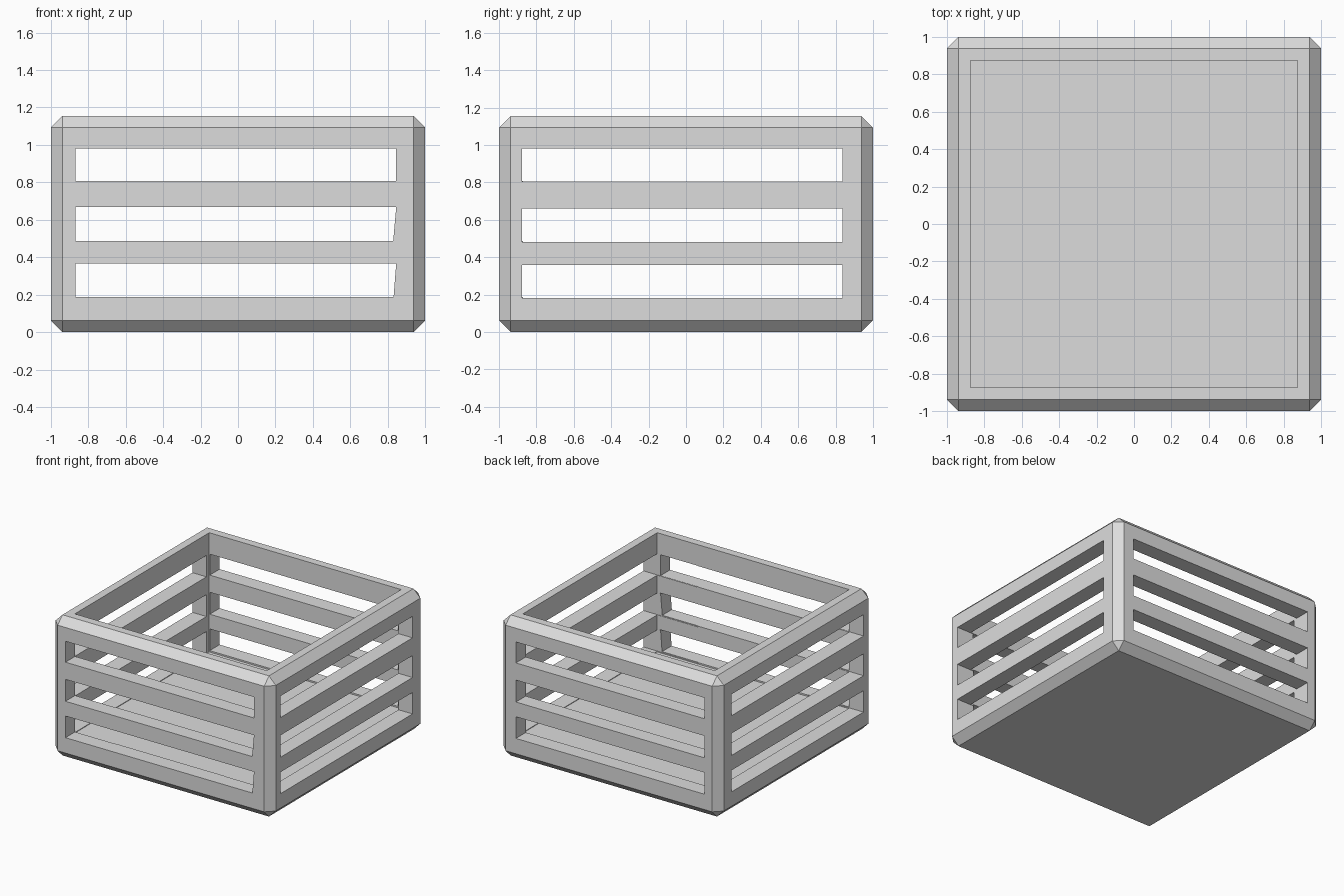
import bpy
import bmesh

if "Cube" in bpy.data.objects:
    bpy.data.objects.remove(bpy.data.objects["Cube"])

HEIGHT = 1.155
CHAMFER = 0.062
INNER = 0.872
FLOOR = 0.176

grey = bpy.data.materials.new("light_grey")
grey.use_nodes = True
grey.diffuse_color = (0.72, 0.72, 0.72, 1)
grey.node_tree.nodes["Principled BSDF"].inputs["Base Color"].default_value = (0.72, 0.72, 0.72, 1)


def block(name, low, high, chamfer=0, taper=0):
    """Box between two corners, optionally chamfered or narrowed along its lower right edge."""
    bm = bmesh.new()
    bmesh.ops.create_cube(bm, size=1)
    for v in bm.verts:
        signs = v.co.copy()
        for i in range(3):
            v.co[i] = high[i] if signs[i] > 0 else low[i]
        if signs.x > 0 and signs.z < 0:
            v.co.x -= taper
    if chamfer:
        bmesh.ops.bevel(bm, geom=bm.edges[:], offset=chamfer, segments=1,
                        profile=0.5, affect='EDGES')
    bmesh.ops.recalc_face_normals(bm, faces=bm.faces)
    mesh = bpy.data.meshes.new(name)
    bm.to_mesh(mesh)
    bm.free()
    mesh.materials.append(grey)
    obj = bpy.data.objects.new(name, mesh)
    bpy.context.collection.objects.link(obj)
    return obj


def cut(target, cutter):
    """Subtract the cutter, then discard it."""
    cutter.hide_render = True
    mod = target.modifiers.new(cutter.name, 'BOOLEAN')
    mod.operation = 'DIFFERENCE'
    mod.solver = 'EXACT'
    mod.object = cutter
    bpy.context.view_layer.objects.active = target
    bpy.ops.object.modifier_apply(modifier=mod.name)
    bpy.data.objects.remove(cutter)


# Chamfered crate body, hollowed from the top
crate = block("slatted_crate", (-1, -1, 0), (1, 1, HEIGHT), CHAMFER)
cut(crate, block("hollow", (-INNER, -INNER, FLOOR), (INNER, INNER, 2)))

# Three slots in the front, slightly skewed, and three straight ones in the back
for bottom, top, taper in ((0.188, 0.366, 0.014), (0.487, 0.667, 0.016), (0.808, 0.98, 0)):
    cut(crate, block("front_slot", (-0.867, -1.1, bottom), (0.845, -0.5, top), 0, taper))
    cut(crate, block("back_slot", (-0.867, 0.5, bottom), (0.845, 1.1, top)))

# Three slots in each side
for bottom, top in ((0.181, 0.357), (0.48, 0.66), (0.806, 0.982)):
    for name, start, end in (("left_slot", 0.5, 1.1), ("right_slot", -1.1, -0.5)):
        cut(crate, block(name, (start, -0.876, bottom), (end, 0.837, top)))
